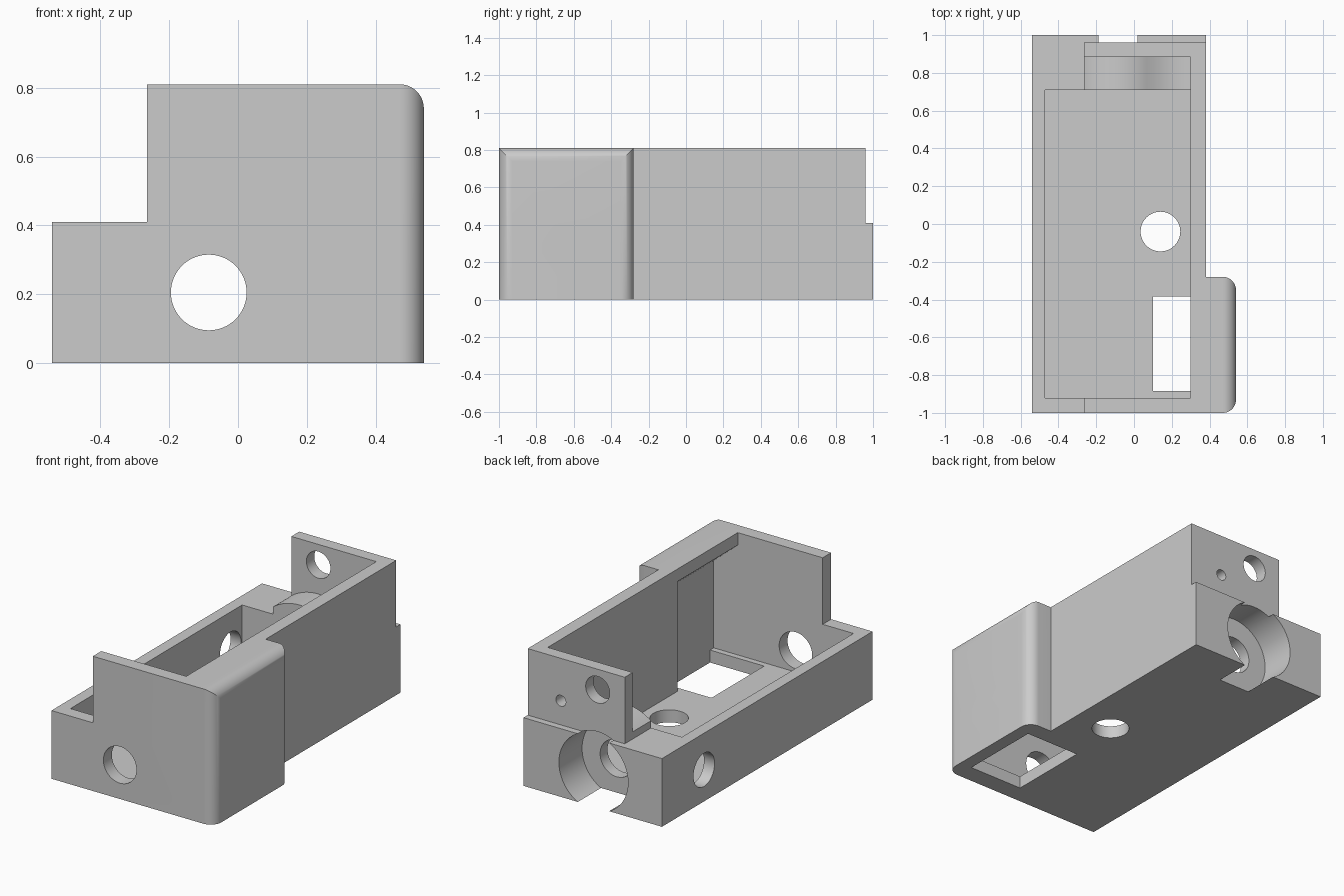
import bpy, bmesh
from math import sin, cos, radians
from mathutils import Matrix

cube = bpy.data.objects.get("Cube")
if cube:
    bpy.data.objects.remove(cube)

grey = bpy.data.materials.new("plain_grey")
grey.use_nodes = True
GREY = (0.6, 0.6, 0.6, 1)
grey.diffuse_color = GREY
grey.node_tree.nodes["Principled BSDF"].inputs["Base Color"].default_value = GREY


def arc(cx, cy, r, start, end, steps=12):
    angles = [radians(start + (end - start) * i / steps) for i in range(steps + 1)]
    return [(cx + r * cos(a), cy + r * sin(a)) for a in angles]


def prism(name, outline, axis, low, high):
    """Extrude a closed outline along an axis; x takes (y, z), y takes (x, z), z takes (x, y)."""
    place = {"x": lambda a, b: (low, a, b),
             "y": lambda a, b: (a, low, b),
             "z": lambda a, b: (a, b, low)}[axis]
    bm = bmesh.new()
    face = bm.faces.new([bm.verts.new(place(a, b)) for a, b in outline])
    new = bmesh.ops.extrude_face_region(bm, geom=[face])["geom"]
    step = [(high - low) * (axis == k) for k in "xyz"]
    bmesh.ops.translate(bm, vec=step, verts=[v for v in new if isinstance(v, bmesh.types.BMVert)])
    bmesh.ops.recalc_face_normals(bm, faces=bm.faces)
    mesh = bpy.data.meshes.new(name)
    bm.to_mesh(mesh)
    bm.free()
    mesh.materials.append(grey)
    obj = bpy.data.objects.new(name, mesh)
    bpy.context.collection.objects.link(obj)
    return obj


def box(name, x, y, z):
    return prism(name, [(x[0], y[0]), (x[1], y[0]), (x[1], y[1]), (x[0], y[1])], "z", *z)


def hole(name, axis, centre, r, low, high):
    return prism(name, arc(*centre, r, 0, 360, 64)[:-1], axis, low, high)


def combine(target, tool, operation="DIFFERENCE"):
    """Apply a boolean and remove the tool."""
    mod = target.modifiers.new(tool.name, "BOOLEAN")
    mod.operation, mod.solver, mod.object = operation, "EXACT", tool
    bpy.context.view_layer.update()
    graph = bpy.context.evaluated_depsgraph_get()
    old = target.data
    target.data = bpy.data.meshes.new_from_object(target.evaluated_get(graph))
    target.modifiers.clear()
    bpy.data.meshes.remove(old)
    bpy.data.objects.remove(tool)


LEFT, RIGHT, BULGE = -0.54, 0.38, 0.54
STEP_X, LOW, TOP, ROUND = -0.265, 0.41, 0.81, 0.07
FLOOR, IN_L, IN_R, IN_F = 0.075, -0.47, 0.30, -0.92
BORE = (-0.085, 0.205)

# Hull: rounded plan outline crossed with the stepped front outline
plan = ([(LEFT, -1)] + arc(BULGE - ROUND, -1 + ROUND, ROUND, -90, 0)
        + arc(BULGE - ROUND, -0.28 - ROUND, ROUND, 0, 90)
        + [(RIGHT, -0.28), (RIGHT, 1), (LEFT, 1)])
front = ([(-0.6, -0.1), (0.6, -0.1), (0.6, 0.3), (BULGE, 0.3)]
         + arc(BULGE - ROUND, TOP - ROUND, ROUND, 0, 90)
         + [(STEP_X, TOP), (STEP_X, LOW), (-0.6, LOW)])
body = prism("housing", plan, "z", 0, 0.9)
combine(body, prism("front_outline", front, "y", -1.1, 1.1), "INTERSECT")
combine(body, box("back_step", (-0.6, 0.6), (0.96, 1.1), (LOW, 1)))

# Main cavity, and the ledge above the bearing block
combine(body, box("cavity", (IN_L, IN_R), (IN_F, 0.71), (FLOOR, 1)))
combine(body, box("upper_cavity", (IN_L, IN_R), (0.6, 0.885), (LOW, 1)))

# Side pocket with a sloped ceiling, and the opening in its floor
pocket = [(0.2, FLOOR), (0.46, FLOOR), (0.46, 0.6), (IN_R, 0.735), (0.2, 0.735)]
combine(body, prism("side_pocket", pocket, "y", IN_F, -0.35))
combine(body, box("floor_opening", (0.10, 0.46), (-0.885, -0.385), (-0.1, 0.2)))

# Rounded boss over the bore, flowing into the block
dome = [p for p in arc(*BORE, 0.307, 126, 60, 24) if p[0] > STEP_X]
ex, ez = dome[-1]
flow = [(ex + 0.2 * t, LOW + (ez - LOW) * (1 - t) ** 2) for t in (0.2, 0.4, 0.6, 0.8, 1)]
start = (STEP_X, BORE[1] + (0.307 ** 2 - (STEP_X - BORE[0]) ** 2) ** 0.5)
boss = [(STEP_X, 0.36), start] + dome + flow + [(0.34, LOW), (0.34, 0.36)]
combine(body, prism("bore_boss", boss, "y", 0.71, 0.92), "UNION")

# Bore and round holes
combine(body, hole("bore", "y", BORE, 0.23, 0.78, 1.1))
combine(body, hole("shaft_holes", "y", BORE, 0.11, -1.1, 1.1))
combine(body, hole("upper_back_hole", "y", (BORE[0], 0.687), 0.08, 0.8, 1.1))
combine(body, hole("small_back_hole", "y", (0.16, 0.555), 0.033, 0.8, 1.1))
combine(body, hole("side_hole", "x", (0.6, 0.19), 0.1, -0.7, -0.4))
combine(body, hole("floor_hole", "z", (0.14, -0.04), 0.105, -0.1, 0.2))

# Smooth curves, sharp corners
bpy.context.view_layer.objects.active = body
body.select_set(True)
bpy.ops.object.shade_smooth_by_angle(angle=radians(30))
